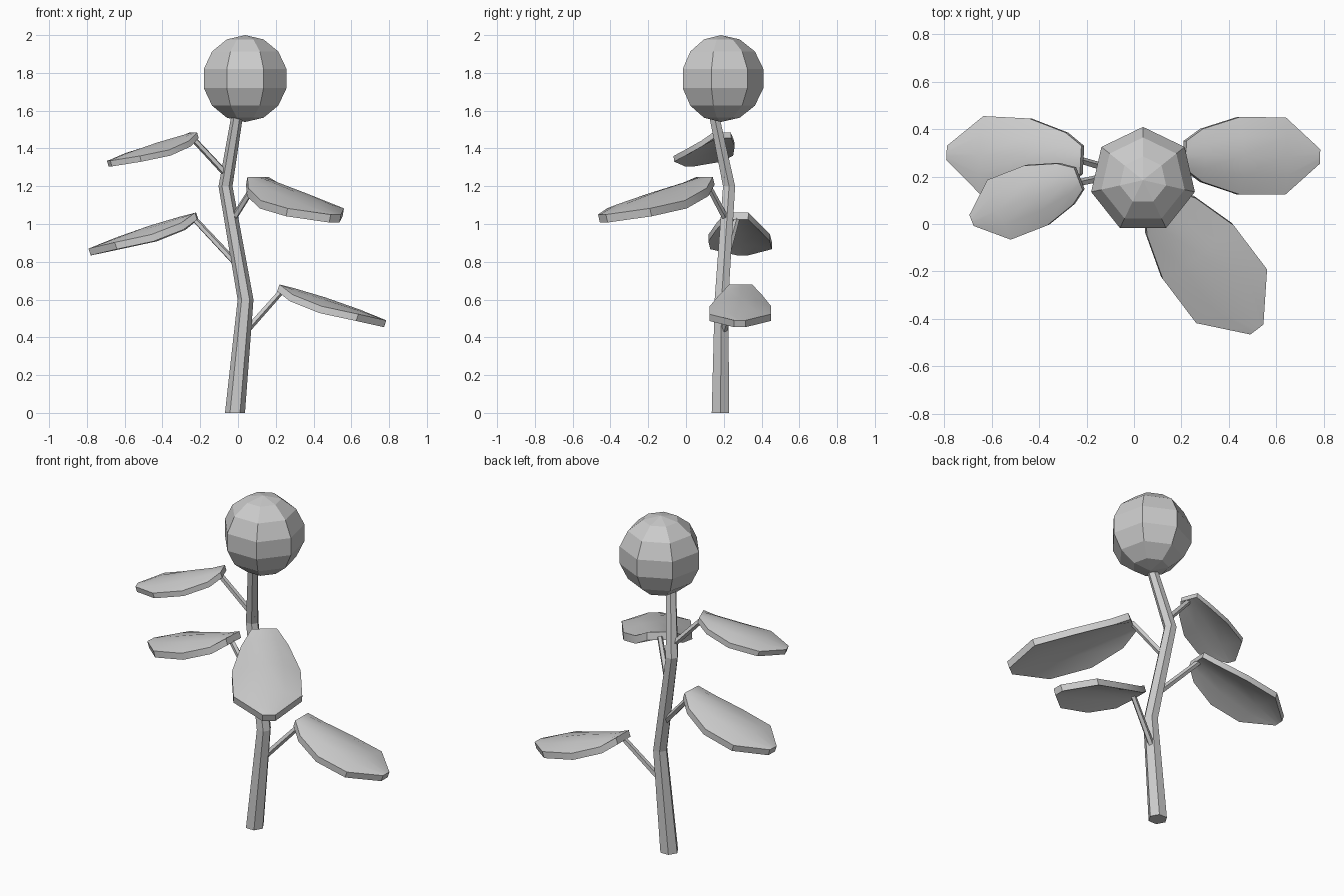
import bpy, bmesh, math
from mathutils import Vector

if "Cube" in bpy.data.objects:
    bpy.data.objects.remove(bpy.data.objects["Cube"])


def finish(name, bm):
    bmesh.ops.recalc_face_normals(bm, faces=bm.faces)
    me = bpy.data.meshes.new(name)
    bm.to_mesh(me)
    bm.free()
    ob = bpy.data.objects.new(name, me)
    bpy.context.collection.objects.link(ob)
    return ob


def tube(name, pts, radii, sides, horizontal=False):
    """Faceted tapering tube through the given points."""
    bm = bmesh.new()
    pts = [Vector(p) for p in pts]
    d = (pts[-1] - pts[0]).normalized()
    if horizontal:
        ax, ay = Vector((1, 0, 0)), Vector((0, 1, 0))
    else:
        ax = d.cross(Vector((0, 0, 1))).normalized()
        ay = d.cross(ax)
    rings = []
    for p, r in zip(pts, radii):
        angles = [2 * math.pi * i / sides for i in range(sides)]
        rings.append([bm.verts.new(p + r * (ax * math.cos(a) + ay * math.sin(a)))
                      for a in angles])
    for a, b in zip(rings, rings[1:]):
        for i in range(sides):
            j = (i + 1) % sides
            bm.faces.new((a[i], a[j], b[j], b[i]))
    bm.faces.new(rings[0])
    bm.faces.new(rings[-1])
    return finish(name, bm)


# position along leaf, half width, side droop (for unit scale)
STATIONS = [(0, .06, 0), (.14, .112, .035), (.42, .163, .05),
            (.75, .163, .025), (1, .03, 0)]


def leaf(name, base, tip, scale):
    """Arched thick blade; base and tip lie on the top centre line."""
    bm = bmesh.new()
    base, tip = Vector(base), Vector(tip)
    d = tip - base
    side = Vector((0, 0, 1)).cross(d).normalized()
    up = d.cross(side).normalized()
    us = (-1, -.5, 0, .5, 1)
    layers = []
    for thick in (0, .038 * scale):
        layers.append([[bm.verts.new(base + d * t + side * (u * w * scale)
                        - up * (u * u * drop * scale + thick)
                        + up * (.05 * scale * t * (1 - t)))
                        for u in us] for t, w, drop in STATIONS])
    top, bot = layers
    n, m = len(STATIONS), len(us)
    for g in layers:
        for i in range(n - 1):
            for j in range(m - 1):
                bm.faces.new((g[i][j], g[i][j + 1], g[i + 1][j + 1], g[i + 1][j]))
    rim = ([(i, 0) for i in range(n)] + [(n - 1, j) for j in range(1, m)]
           + [(i, m - 1) for i in range(n - 2, -1, -1)]
           + [(0, j) for j in range(m - 2, 0, -1)])
    for (a, b), (c, e) in zip(rim, rim[1:] + rim[:1]):
        bm.faces.new((top[a][b], top[c][e], bot[c][e], bot[a][b]))
    ob = finish(name, bm)
    bpy.ops.object.select_all(action='DESELECT')
    ob.select_set(True)
    bpy.context.view_layer.objects.active = ob
    bpy.ops.object.shade_smooth_by_angle(angle=math.radians(30))


# bent main stem
tube("stem", [(-.016, .182, 0), (.04, .188, .6), (-.066, .228, 1.2), (-.005, .15, 1.57)],
     [.053, .042, .037, .031], 6, True)

# round faceted flower head
bm = bmesh.new()
bmesh.ops.create_uvsphere(bm, u_segments=7, v_segments=7, radius=.23)
head = finish("flower_head", bm)
head.location = (.038, .185, 1.77)

# leaves with their stalks: leaf base, leaf tip, scale, stalk start, stalk end
LEAVES = [
    ("lower_right", (.22, .29, .68), (.785, .285, .49), 1, (.03, .195, .42), (.235, .27, .65)),
    ("middle_left", (-.225, .27, 1.06), (-.79, .30, .87), 1, (-.01, .205, .79), (-.235, .27, 1.03)),
    ("front_right", (.105, .10, 1.25), (.518, -.445, 1.05), 1.15, (-.03, .215, 1.02), (.10, .105, 1.225)),
    ("upper_left", (-.235, .19, 1.485), (-.685, .015, 1.335), .83, (-.04, .215, 1.24), (-.245, .17, 1.46)),
]
for name, base, tip, s, p0, p1 in LEAVES:
    leaf("leaf_" + name, base, tip, s)
    tube("stalk_" + name, [p0, p1], [.018, .016], 5)
